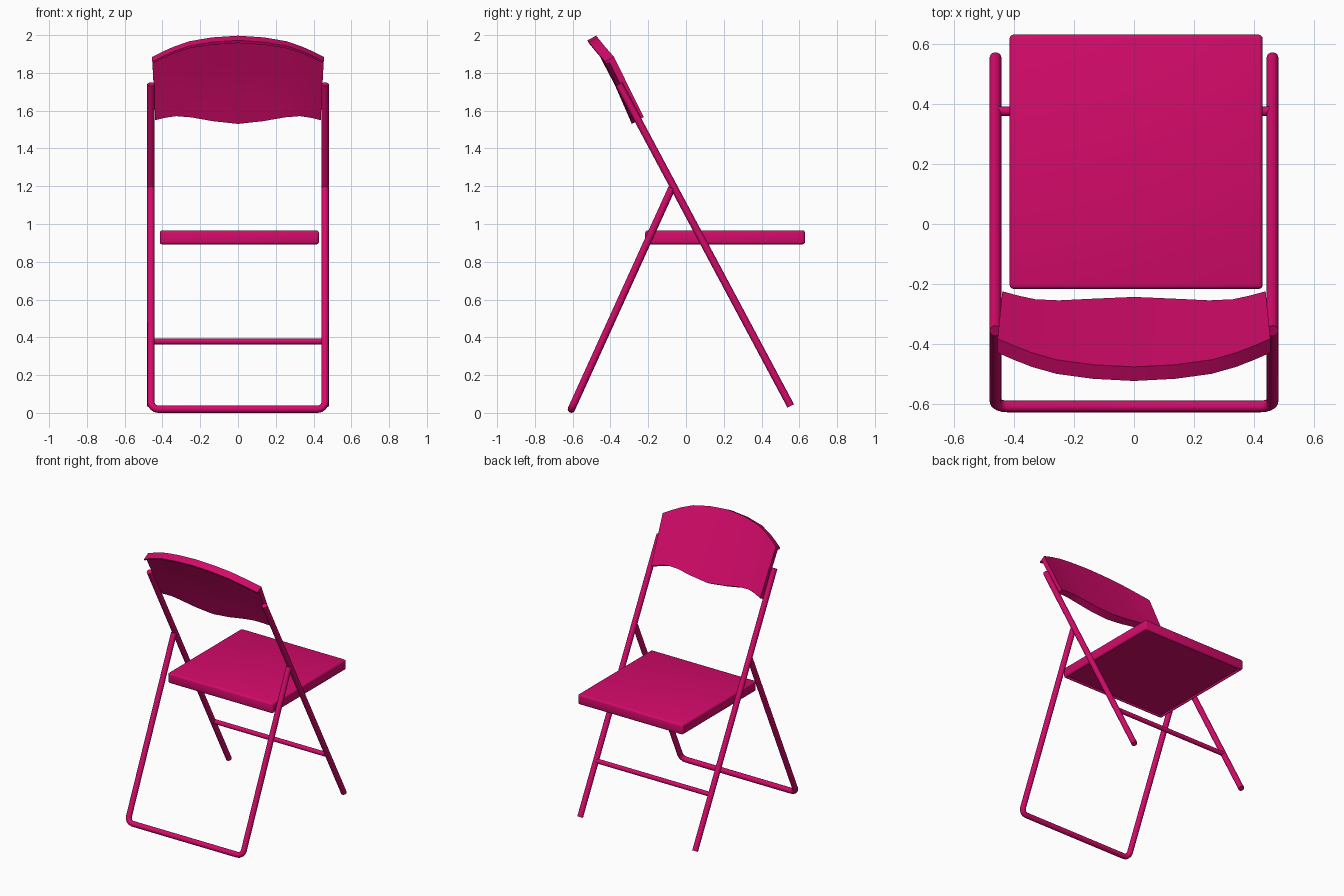
import bpy, bmesh, math
from mathutils import Vector

if "Cube" in bpy.data.objects:
    bpy.data.objects.remove(bpy.data.objects["Cube"], do_unlink=True)

pink = bpy.data.materials.new("raspberry_pink")
pink.use_nodes = True
COLOUR = (0.66, 0.003, 0.145, 1)
pink.diffuse_color = COLOUR
pink.node_tree.nodes["Principled BSDF"].inputs["Base Color"].default_value = COLOUR

LEG_X = 0.461
TUBE = 0.0195


def activate(obj):
    bpy.ops.object.select_all(action='DESELECT')
    obj.select_set(True)
    bpy.context.view_layer.objects.active = obj


def smooth(obj):
    activate(obj)
    bpy.ops.object.shade_smooth_by_angle(angle=math.radians(40))


def tube(name, points, radius=TUBE):
    """Round capped tube along a path."""
    curve = bpy.data.curves.new(name, 'CURVE')
    curve.dimensions = '3D'
    curve.bevel_depth = radius
    curve.bevel_resolution = 4
    curve.use_fill_caps = True
    spline = curve.splines.new('POLY')
    spline.points.add(len(points) - 1)
    for p, co in zip(spline.points, points):
        p.co = (*co, 1)
    obj = bpy.data.objects.new(name, curve)
    bpy.context.collection.objects.link(obj)
    curve.materials.append(pink)
    activate(obj)
    bpy.ops.object.convert(target='MESH')
    smooth(obj)


def mesh_object(name, bm):
    bmesh.ops.recalc_face_normals(bm, faces=bm.faces)
    mesh = bpy.data.meshes.new(name)
    bm.to_mesh(mesh)
    bm.free()
    mesh.materials.append(pink)
    obj = bpy.data.objects.new(name, mesh)
    bpy.context.collection.objects.link(obj)
    smooth(obj)


def frame_y(z):
    """Depth of the long leaning legs at height z."""
    return 0.574 - 0.534 * z


# Long legs running from the floor up to the backrest
for side, x in (("left", LEG_X), ("right", -LEG_X)):
    tube(side + "_long_leg", [(x, frame_y(z), z) for z in (0.037, 1.74)])

# Crossbar between the long legs
tube("crossbar", [(-LEG_X, 0.375, 0.378), (LEG_X, 0.375, 0.378)], 0.016)

# U-shaped support leg with rounded lower corners
foot, top = Vector((0, -0.607, 0.0195)), Vector((0, -0.075, 1.19))
up = (top - foot).normalized()
across = Vector((1, 0, 0))
bend = 0.04
half = [top + across * LEG_X]
for i in range(5):
    a = i * math.pi / 8
    half.append(foot + across * (LEG_X - bend + bend * math.cos(a))
                + up * bend * (1 - math.sin(a)))
other = [Vector((-p.x, p.y, p.z)) for p in reversed(half)]
tube("support_leg", half + other)

# Seat: rounded slab with a shallow recess underneath
bm = bmesh.new()
bmesh.ops.create_cube(bm, size=1)
for v in bm.verts:
    v.co = Vector((v.co.x * 0.842 + 0.007, v.co.y * 0.846 + 0.207, v.co.z * 0.074 + 0.929))
bmesh.ops.bevel(bm, geom=bm.edges[:], offset=0.013, segments=3,
                profile=0.5, affect='EDGES')
bm.normal_update()
under = min(bm.faces, key=lambda f: f.calc_center_median().z)
bmesh.ops.inset_region(bm, faces=[under], thickness=0.006)
bmesh.ops.translate(bm, verts=under.verts, vec=(0, 0, 0.012))
mesh_object("seat", bm)

# Backrest: curved sheet with arched top, wavy lower edge and a lip behind the top
# columns: share of half width, bottom, top, forward offset
stations = [(0, 1.548, 1.99, 0.015), (0.3, 1.561, 1.98, 0.017),
            (0.57, 1.578, 1.957, 0.022), (0.75, 1.58, 1.925, 0.029),
            (0.88, 1.567, 1.895, 0.037), (1, 1.55, 1.864, 0.045)]
columns = [(-s, b, t, o) for s, b, t, o in reversed(stations[1:])] + stations
SHEET, LIP = 0.034, 0.053
# rows: share of height, thickness, extra thickness towards the middle
rows = [(0, SHEET, 0.016), (0.22, SHEET, 0.008), (0.45, SHEET, 0), (0.7, SHEET, 0),
        (0.955, SHEET, 0), (0.967, LIP, 0), (1, LIP, 0)]
last = len(rows) - 1
forward = Vector((0, 0.884, 0.468))

bm = bmesh.new()
layers = []
for is_rear in (False, True):
    grid = []
    for s, low, high, off in columns:
        col = []
        for k, thick, swell in rows:
            z = low + (high - low) * k
            p = Vector((s * (0.438 + 0.016 * k), frame_y(z), z))
            shift = off * (0.75 + 0.25 * k)
            if is_rear:
                shift -= thick + swell * (1 - s * s)
            col.append(bm.verts.new(p + forward * shift))
        grid.append(col)
    layers.append(grid)
front, rear = layers
for grid in layers:
    for a, b in zip(grid, grid[1:]):
        for r in range(last):
            bm.faces.new((a[r], b[r], b[r + 1], a[r + 1]))
for i in range(len(columns) - 1):
    for r in (0, last):
        bm.faces.new((front[i][r], front[i + 1][r], rear[i + 1][r], rear[i][r]))
for i in (0, -1):
    for r in range(last):
        bm.faces.new((front[i][r], front[i][r + 1], rear[i][r + 1], rear[i][r]))
mesh_object("backrest", bm)
